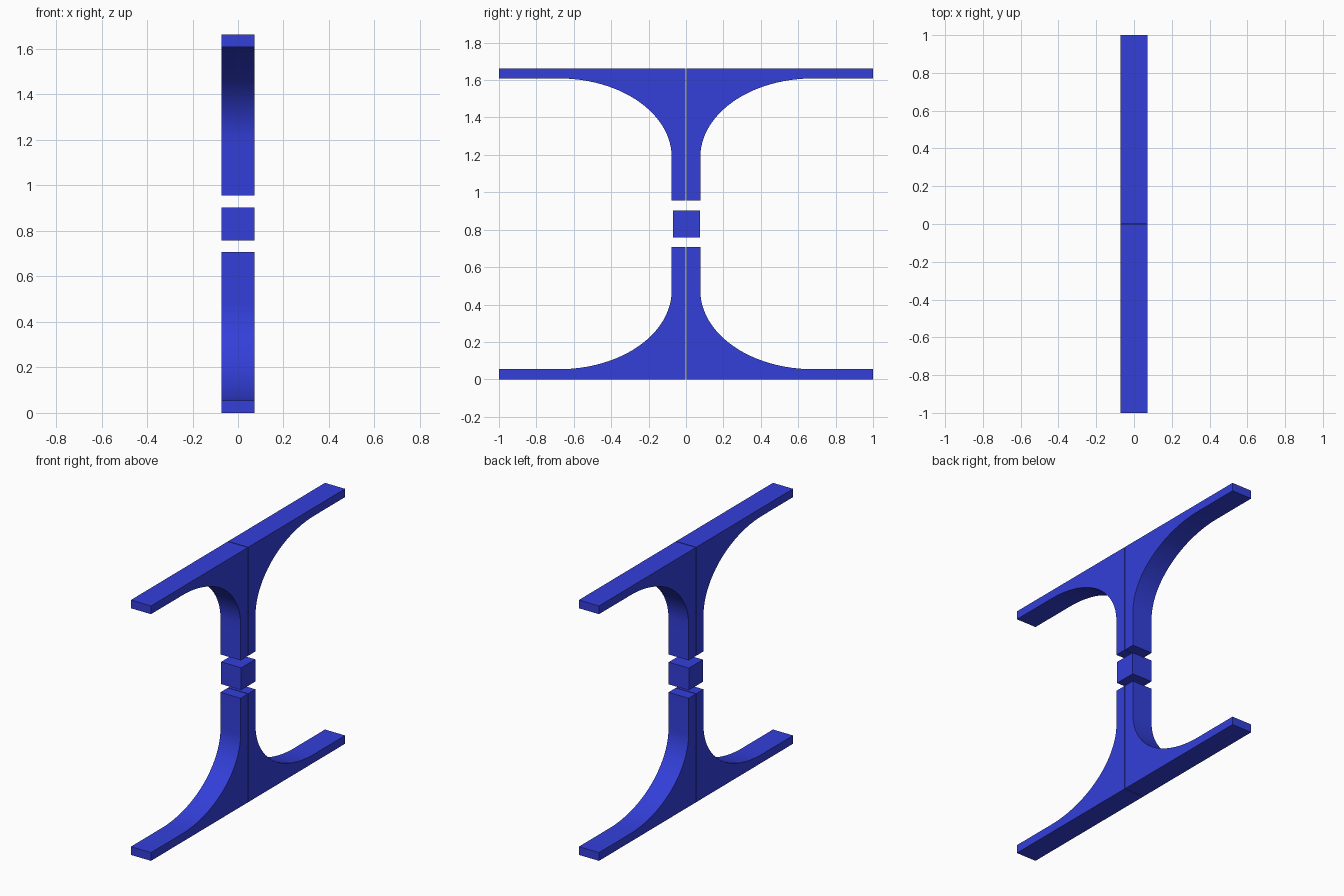
import bpy, bmesh, math

if "Cube" in bpy.data.objects:
    bpy.data.objects.remove(bpy.data.objects["Cube"])

W = 0.0725          # half thickness in x
H = 1.663           # total height
GAP = 0.0025        # half of the seam between left and right pieces
COL = 0.0765        # outer face of the column
FLANGE = 0.054      # flange thickness
COL_END = 0.708     # where the column stops

blue = bpy.data.materials.new("royal blue")
blue.diffuse_color = (0.033, 0.05, 0.70, 1)
blue.use_nodes = True
blue.node_tree.nodes["Principled BSDF"].inputs["Base Color"].default_value = blue.diffuse_color


def finish(name, bm):
    bmesh.ops.recalc_face_normals(bm, faces=bm.faces)
    me = bpy.data.meshes.new(name)
    bm.to_mesh(me)
    bm.free()
    me.materials.append(blue)
    ob = bpy.data.objects.new(name, me)
    bpy.context.collection.objects.link(ob)
    return ob


# quarter profile: flange, elliptical fillet, column
def quarter_profile(n=24):
    y1, z1 = 0.68, 0.475
    pts = [(GAP, 0), (1, 0), (1, FLANGE)]
    for i in range(n + 1):
        a = math.pi / 2 * i / n
        pts.append((y1 - (y1 - COL) * math.sin(a), z1 - (z1 - FLANGE) * math.cos(a)))
    return pts + [(COL, COL_END), (GAP, COL_END)]


# extruded bracket, mirrored to any quarter
def bracket(name, side, top):
    bm = bmesh.new()
    vs = [bm.verts.new((-W, side * y, H - z if top else z)) for y, z in quarter_profile()]
    f = bm.faces.new(vs)
    r = bmesh.ops.extrude_face_region(bm, geom=[f])
    bmesh.ops.translate(bm, vec=(2 * W, 0, 0),
                        verts=[v for v in r["geom"] if isinstance(v, bmesh.types.BMVert)])
    ob = finish(name, bm)
    bpy.ops.object.select_all(action='DESELECT')
    ob.select_set(True)
    bpy.context.view_layer.objects.active = ob
    bpy.ops.object.shade_smooth_by_angle(angle=math.radians(30))


for side, sname in ((-1, "front"), (1, "back")):
    for top in (False, True):
        bracket(f"{'upper' if top else 'lower'}_{sname}_bracket", side, top)

# floating centre cube
bm = bmesh.new()
bmesh.ops.create_cube(bm, size=2 * W)
bmesh.ops.translate(bm, vec=(0, 0.002, H / 2), verts=bm.verts)
finish("centre_cube", bm)
